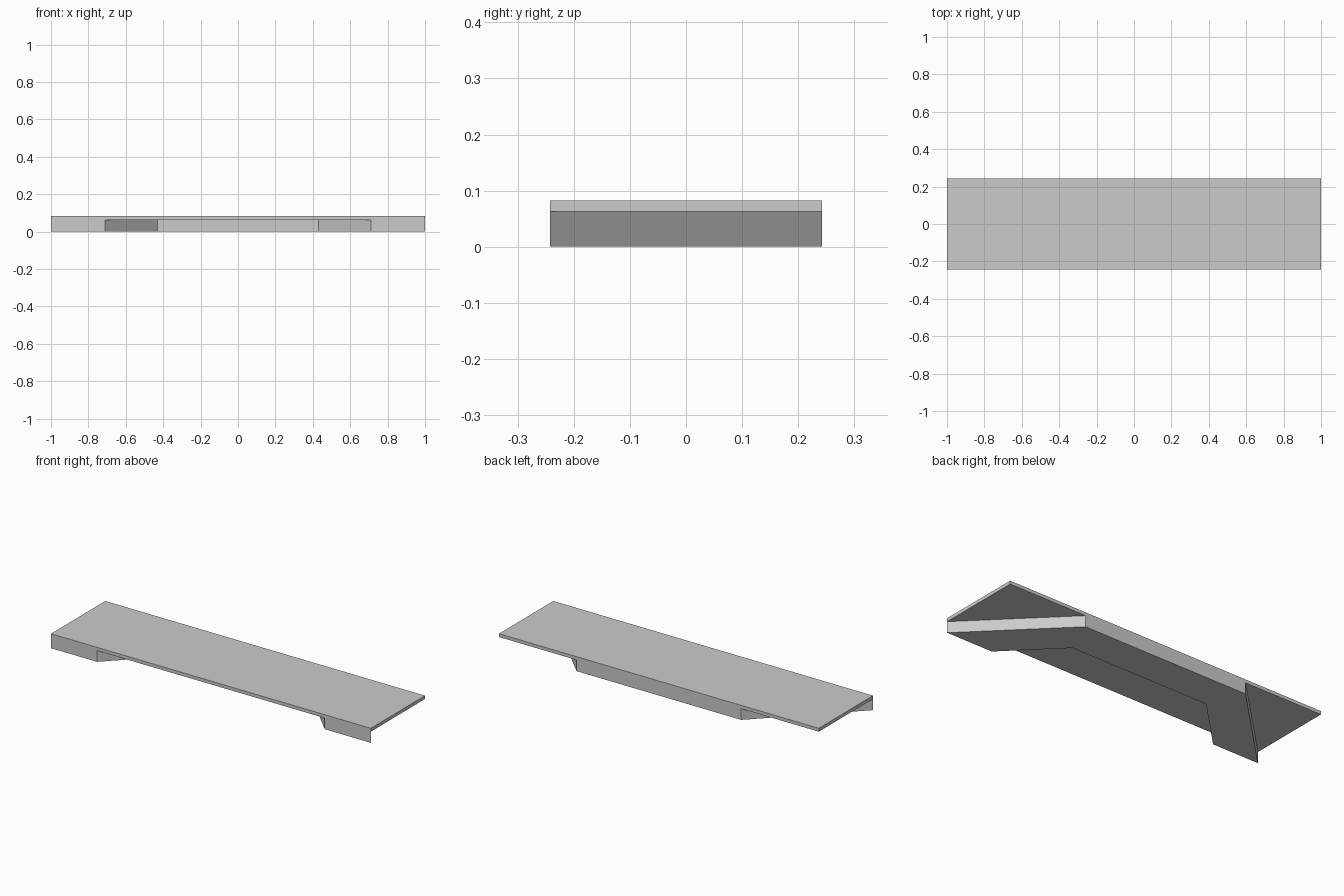
import bpy
import bmesh

cube = bpy.data.objects.get("Cube")
if cube:
    bpy.data.objects.remove(cube, do_unlink=True)

HALF_DEPTH = 0.242
SLAB_BOTTOM = 0.063
SLAB_TOP = 0.082

# One plain grey material
grey = bpy.data.materials.new("plain grey")
grey.use_nodes = True
colour = (0.6, 0.6, 0.6, 1)
grey.diffuse_color = colour
grey.node_tree.nodes["Principled BSDF"].inputs["Base Color"].default_value = colour

bm = bmesh.new()


def mirrored(points):
    """Corner pairs as vertices: right side list and left side list."""
    return [[bm.verts.new((s * x, y, SLAB_BOTTOM)) for x, y in points] for s in (1, -1)]


# Underside plan: front corner, foot inner corner, recess corner, back of band, back corner
right, left = mirrored([(1, -HALF_DEPTH), (0.712, -HALF_DEPTH), (0.43, 0.04),
                        (0.515, HALF_DEPTH), (1, HALF_DEPTH)])
band = bm.faces.new([right[i] for i in (2, 1, 0, 3)] + [left[i] for i in (3, 0, 1, 2)])
bm.faces.new([right[1], right[2], left[2], left[1]])
for side in (right, left):
    bm.faces.new([side[0], side[4], side[3]])
bmesh.ops.recalc_face_normals(bm, faces=bm.faces[:])

# Slab: raise the rim and close the top
rim = [e for e in bm.edges if e.is_boundary]
raised = bmesh.ops.extrude_edge_only(bm, edges=rim)["geom"]
bmesh.ops.translate(bm, vec=(0, 0, SLAB_TOP - SLAB_BOTTOM),
                    verts=[g for g in raised if isinstance(g, bmesh.types.BMVert)])
bmesh.ops.holes_fill(bm, edges=[e for e in bm.edges if e.is_boundary], sides=0)

# Support band: lower the U-shaped face to the ground
lowered = bmesh.ops.extrude_face_region(bm, geom=[band])["geom"]
bmesh.ops.translate(bm, vec=(0, 0, -SLAB_BOTTOM),
                    verts=[g for g in lowered if isinstance(g, bmesh.types.BMVert)])

# Merge flush faces into clean flat panels
bmesh.ops.recalc_face_normals(bm, faces=bm.faces[:])
bmesh.ops.dissolve_limit(bm, angle_limit=0.01, verts=bm.verts[:], edges=bm.edges[:])
bmesh.ops.recalc_face_normals(bm, faces=bm.faces[:])

mesh = bpy.data.meshes.new("slab_with_support")
bm.to_mesh(mesh)
bm.free()
mesh.materials.append(grey)
slab = bpy.data.objects.new("slab_with_support", mesh)
bpy.context.collection.objects.link(slab)
